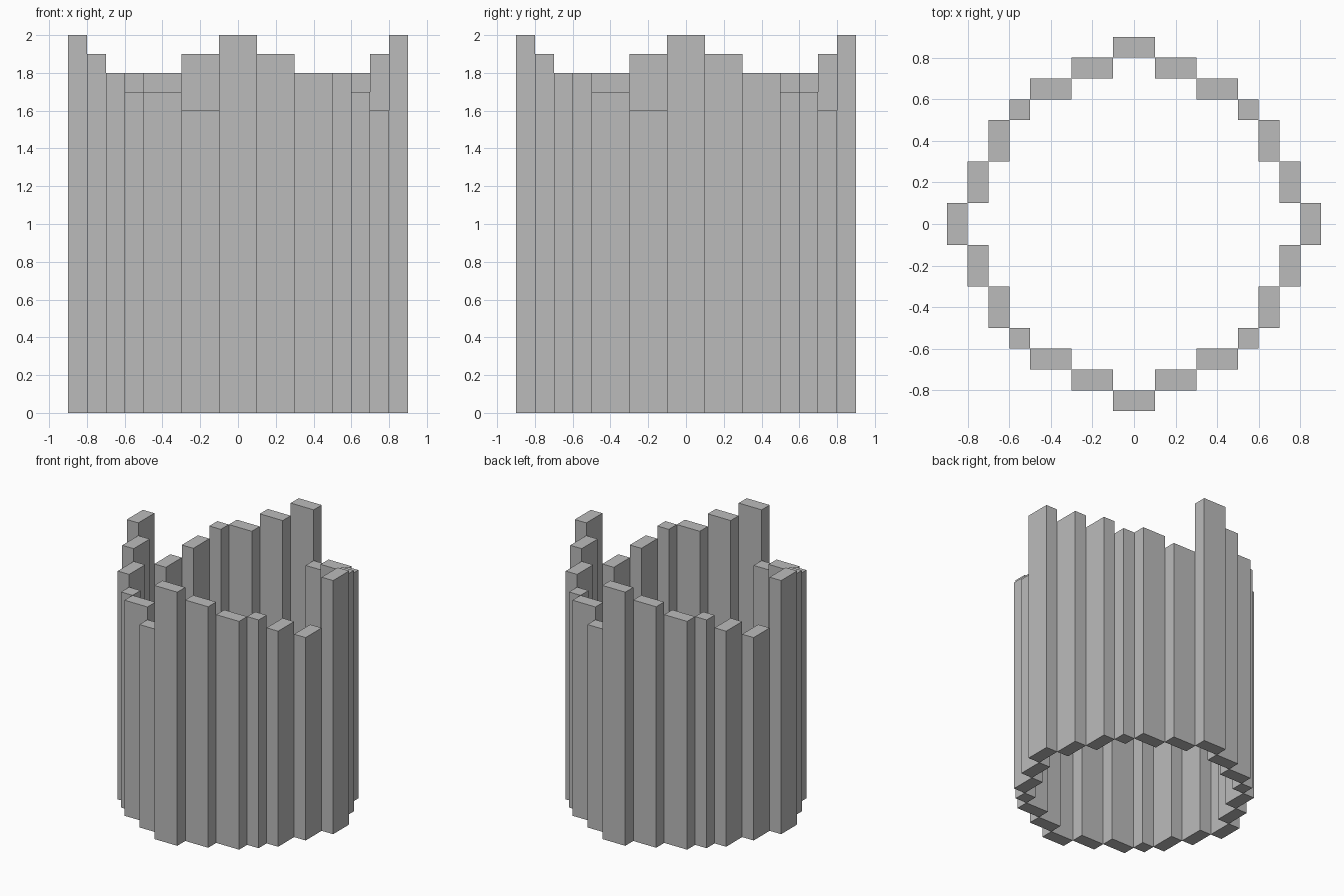
import bpy
import math
from mathutils import Matrix, Vector

cube = bpy.data.objects.get("Cube")
if cube:
    bpy.data.objects.remove(cube, do_unlink=True)

# Single grey material
grey = bpy.data.materials.new("plain grey")
grey.use_nodes = True
grey.diffuse_color = (0.5, 0.5, 0.5, 1)
grey.node_tree.nodes["Principled BSDF"].inputs["Base Color"].default_value = (0.5, 0.5, 0.5, 1)


def plank(name, x, y, sx, sy, height):
    """Upright box standing on the ground."""
    bpy.ops.mesh.primitive_cube_add(size=1)
    obj = bpy.context.object
    obj.name = name
    obj.data.transform(Matrix.Diagonal((sx, sy, height, 1)))
    obj.location = (x, y, height / 2)
    obj.data.materials.append(grey)


# One quarter of the ring, seen from the front: x, y, width, depth, height
QUARTER = [
    (0.0, -0.85, 0.2, 0.1, 2.0),
    (0.2, -0.75, 0.2, 0.1, 1.9),
    (0.4, -0.65, 0.2, 0.1, 1.8),
    (0.55, -0.55, 0.1, 0.1, 1.8),
    (0.65, -0.4, 0.1, 0.2, 1.7),
    (0.75, -0.2, 0.1, 0.2, 1.6),
]
PARTS = ["tall_plank", "high_plank", "middle_plank", "corner_post", "low_plank", "lowest_plank"]

# Repeat the quarter around the ring; corner posts alternate in height
for i, side in enumerate(["front", "left", "back", "right"]):
    turn = Matrix.Rotation(i * math.pi / 2, 3, "Z")
    for part, (x, y, sx, sy, h) in zip(PARTS, QUARTER):
        p = turn @ Vector((x, y, 0))
        if i % 2:
            sx, sy = sy, sx
            if part == "corner_post":
                h = 1.7
        plank(f"{side}_{part}", p.x, p.y, sx, sy, h)
